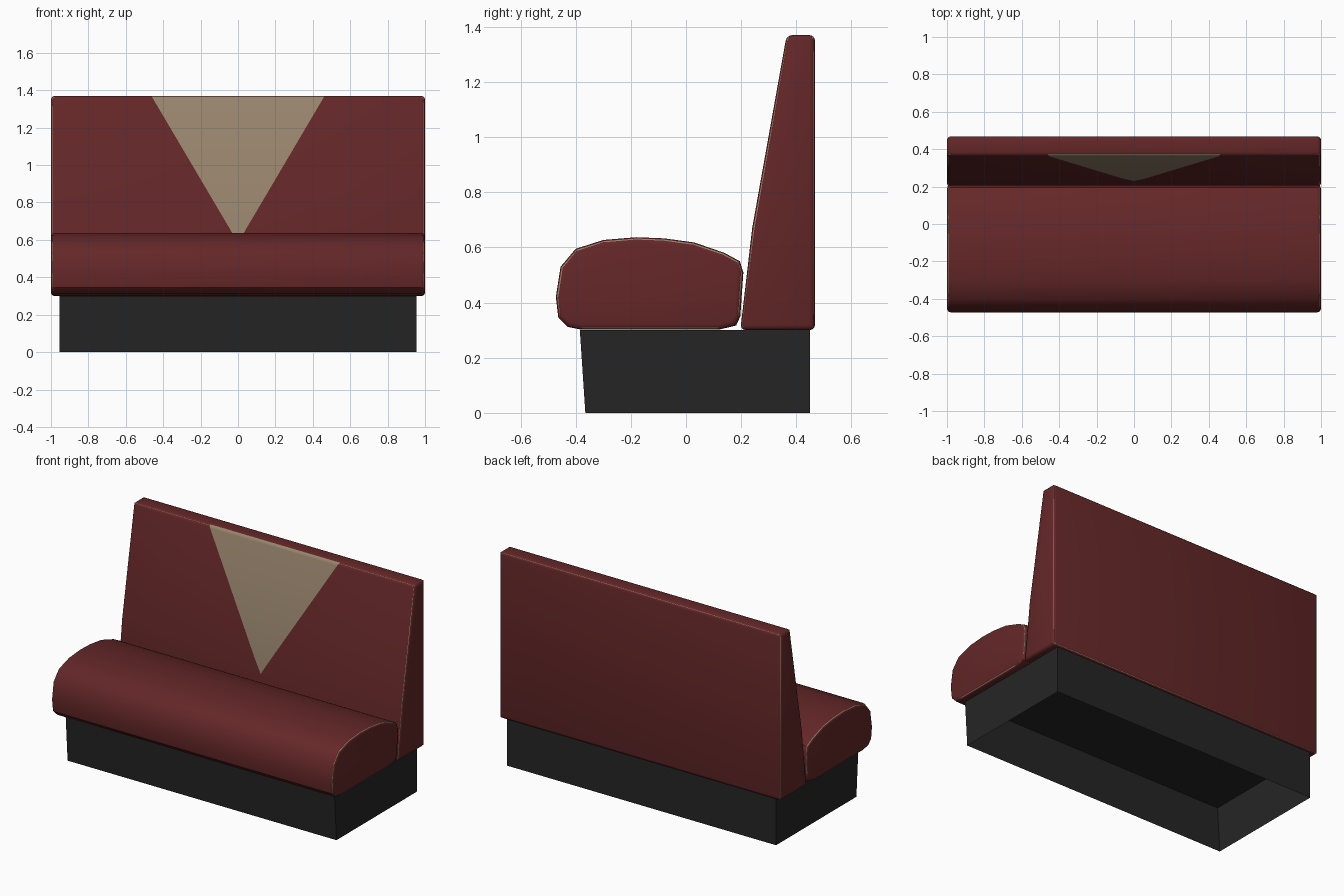
import bpy, bmesh, math
from mathutils import Vector

if "Cube" in bpy.data.objects:
    bpy.data.objects.remove(bpy.data.objects["Cube"])


def material(name, rgb):
    m = bpy.data.materials.new(name)
    m.diffuse_color = (*rgb, 1)
    m.use_nodes = True
    m.node_tree.nodes["Principled BSDF"].inputs["Base Color"].default_value = m.diffuse_color
    return m


RED = material("dark red upholstery", (0.127, 0.020, 0.021))
BEIGE = material("beige trim", (0.314, 0.231, 0.153))
BLACK = material("black base", (0.0185, 0.0185, 0.0185))


def prism(profile, half):
    """Extrude a (y, z) profile along x, symmetric about x = 0."""
    bm = bmesh.new()
    a = [bm.verts.new((-half, y, z)) for y, z in profile]
    b = [bm.verts.new((half, y, z)) for y, z in profile]
    n = len(profile)
    bm.faces.new(a)
    bm.faces.new(b[::-1])
    for i in range(n):
        j = (i + 1) % n
        bm.faces.new((a[i], b[i], b[j], a[j]))
    bmesh.ops.recalc_face_normals(bm, faces=bm.faces)
    return bm


def round_edges(bm, offset, min_angle):
    edges = [e for e in bm.edges if e.calc_face_angle(0) > math.radians(min_angle)]
    bmesh.ops.bevel(bm, geom=edges, offset=offset, segments=3, profile=0.5,
                    affect='EDGES', clamp_overlap=True)


def finish(bm, name, mats, smooth=True):
    me = bpy.data.meshes.new(name)
    bm.to_mesh(me)
    bm.free()
    ob = bpy.data.objects.new(name, me)
    bpy.context.collection.objects.link(ob)
    for m in mats:
        me.materials.append(m)
    if smooth:
        bpy.ops.object.select_all(action='DESELECT')
        ob.select_set(True)
        bpy.context.view_layer.objects.active = ob
        bpy.ops.object.shade_smooth_by_angle(angle=math.radians(35))
    return ob


def piping(name, points, r=0.005):
    """Thin closed cord following an edge."""
    cu = bpy.data.curves.new(name, 'CURVE')
    cu.dimensions = '3D'
    cu.bevel_depth = r
    cu.bevel_resolution = 1
    sp = cu.splines.new('POLY')
    sp.points.add(len(points) - 1)
    for p, co in zip(sp.points, points):
        p.co = (*co, 1)
    sp.use_cyclic_u = True
    cu.materials.append(BEIGE)
    ob = bpy.data.objects.new(name, cu)
    bpy.context.collection.objects.link(ob)
    bpy.ops.object.select_all(action='DESELECT')
    ob.select_set(True)
    bpy.context.view_layer.objects.active = ob
    bpy.ops.object.convert(target='MESH')


# Plinth: tapered front, hollow and open underneath
bm = prism([(-0.365, 0), (-0.385, 0.30), (0.45, 0.30), (0.45, 0)], 0.955)
bmesh.ops.delete(bm, geom=[f for f in bm.faces if f.normal.z < -0.9],
                 context='FACES_ONLY')
finish(bm, "base", [BLACK], smooth=False)

# Seat cushion
seat = [(-0.472, 0.42), (-0.455, 0.53), (-0.40, 0.595), (-0.30, 0.627),
        (-0.18, 0.637), (-0.08, 0.633), (0.03, 0.618), (0.14, 0.58),
        (0.195, 0.55), (0.208, 0.51), (0.197, 0.35), (0.182, 0.317),
        (0.12, 0.302), (-0.38, 0.302), (-0.43, 0.312), (-0.463, 0.345)]
bm = prism(seat, 1.0)
round_edges(bm, 0.02, 60)
finish(bm, "seat", [RED])

# Backrest with a beige V panel cut into the front
back = [(0.197, 0.30), (0.24, 0.67), (0.365, 1.37), (0.468, 1.37), (0.468, 0.30)]
bm = prism(back, 1.0)
round_edges(bm, 0.02, 20)
SLOPE, TIP = 0.59, 0.585
for s in (-1, 1):
    front = [f for f in bm.faces if f.normal.y < -0.5 and abs(f.normal.x) < 0.3]
    geom = front + list({e for f in front for e in f.edges}) \
        + list({v for f in front for v in f.verts})
    bmesh.ops.bisect_plane(bm, geom=geom, dist=1e-5, plane_co=(0, 0, TIP),
                           plane_no=Vector((s, 0, -SLOPE)).normalized())
bm.normal_update()
for f in bm.faces:
    c = f.calc_center_median()
    if f.normal.y < -0.5 and abs(c.x) < SLOPE * (c.z - TIP):
        f.material_index = 1
finish(bm, "backrest", [RED, BEIGE])

# Piping along the edges, mostly sunk into the upholstery
d = 0.009
for s, side in ((-1, "left"), (1, "right")):
    cy, cz = -0.132, 0.469
    piping("seat_piping_" + side,
           [(s * (1 - d), cy + (y - cy) * (1 - d / 0.338), cz + (z - cz) * (1 - d / 0.167))
            for y, z in seat])
x = 1 - d
piping("backrest_piping_rear", [(-x, 0.459, 0.309), (x, 0.459, 0.309),
                                (x, 0.459, 1.361), (-x, 0.459, 1.361)])
piping("backrest_piping_front", [(-x, 0.207, 0.309), (x, 0.207, 0.309), (x, 0.249, 0.67),
                                 (x, 0.373, 1.361), (-x, 0.373, 1.361), (-x, 0.249, 0.67)])
